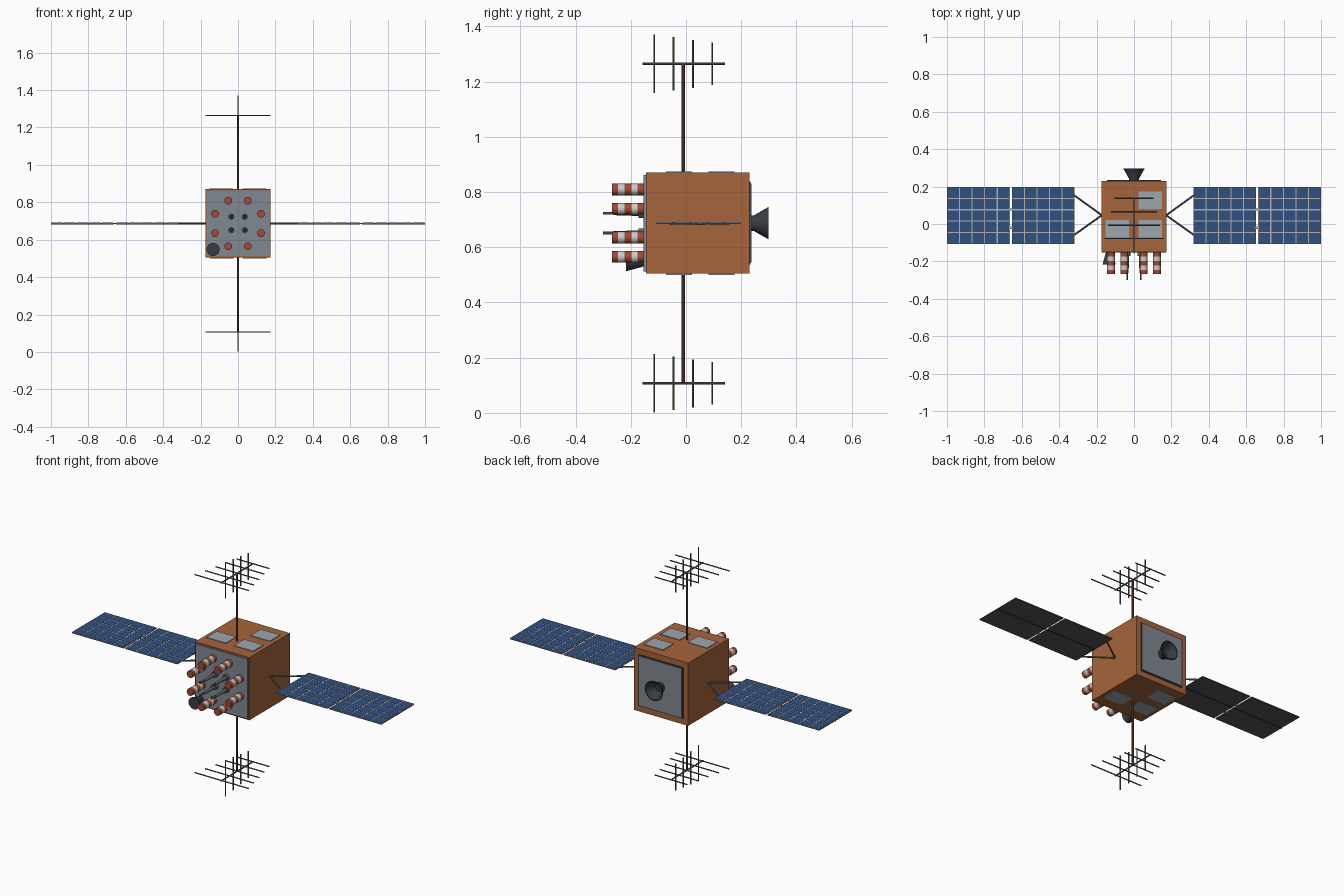
import bpy, bmesh
from mathutils import Vector, Matrix

if "Cube" in bpy.data.objects:
    bpy.data.objects.remove(bpy.data.objects["Cube"])

ZC = 0.687  # height of the satellite's centre line


def mat(name, col):
    m = bpy.data.materials.new(name)
    m.diffuse_color = (*col, 1)
    m.use_nodes = True
    m.node_tree.nodes["Principled BSDF"].inputs["Base Color"].default_value = m.diffuse_color
    return m


FOIL = mat("copper_foil", (0.38, 0.13, 0.045))
RED = mat("red_band", (0.35, 0.07, 0.035))
WHITE = mat("white_band", (0.7, 0.7, 0.7))
GREY = mat("panel_grey", (0.22, 0.25, 0.29))
LIGHT = mat("radiator_grey", (0.34, 0.38, 0.42))
DARK = mat("dark_metal", (0.04, 0.045, 0.055))
STEEL = mat("rod_steel", (0.12, 0.13, 0.14))
BLUE = mat("solar_blue", (0.03, 0.08, 0.22))
LINE = mat("cell_lines", (0.45, 0.45, 0.42))
BACK = mat("panel_back", (0.09, 0.09, 0.1))
MAST = mat("mast_brown", (0.15, 0.06, 0.025))


def finish(name, bm, m, smooth=False):
    bmesh.ops.recalc_face_normals(bm, faces=bm.faces)
    me = bpy.data.meshes.new(name)
    bm.to_mesh(me)
    bm.free()
    ob = bpy.data.objects.new(name, me)
    bpy.context.collection.objects.link(ob)
    for mm in (m if isinstance(m, list) else [m]):
        me.materials.append(mm)
    if smooth:
        bpy.context.view_layer.objects.active = ob
        ob.select_set(True)
        bpy.ops.object.shade_smooth_by_angle()
        ob.select_set(False)
    return ob


def add_box(bm, lo, hi):
    lo, hi = Vector(lo), Vector(hi)
    bmesh.ops.create_cube(bm, size=1, matrix=Matrix.Translation((lo + hi) / 2)
                          @ Matrix.Diagonal((*(hi - lo), 1)))


def box(name, lo, hi, m):
    bm = bmesh.new()
    add_box(bm, lo, hi)
    return finish(name, bm, m)


def add_rod(bm, a, b, r1, r2=None, n=8, caps=True):
    a, b = Vector(a), Vector(b)
    d = b - a
    M = Matrix.Translation((a + b) / 2) @ d.to_track_quat('Z', 'Y').to_matrix().to_4x4()
    bmesh.ops.create_cone(bm, cap_ends=caps, segments=n, radius1=r1,
                          radius2=r1 if r2 is None else r2, depth=d.length, matrix=M)


def lathe_y(name, x, z, prof, m, n=24):
    """Revolve (y, radius) points about a line parallel to y."""
    bm = bmesh.new()
    vs = [bm.verts.new((x, y - 0.0, z + r)) for y, r in prof]
    es = [bm.edges.new(p) for p in zip(vs, vs[1:])]
    bmesh.ops.spin(bm, geom=vs + es, cent=(x, 0, z), axis=(0, 1, 0),
                   angle=6.283185307, steps=n)
    bmesh.ops.remove_doubles(bm, verts=bm.verts, dist=1e-5)
    return finish(name, bm, m, True)


# Body with front and back plates
box("body", (-0.175, -0.145, 0.504), (0.175, 0.23, 0.87), FOIL)
box("front_plate", (-0.168, -0.153, 0.512), (0.168, -0.144, 0.862), GREY)
box("back_plate_frame", (-0.145, 0.229, 0.537), (0.145, 0.234, 0.837), DARK)
box("back_plate", (-0.138, 0.23, 0.544), (0.138, 0.2365, 0.83), GREY)

# Radiator plates above and below
for side, z, s in (("top", 0.87, 1), ("bottom", 0.504, -1)):
    for i, (x, y) in enumerate(((0.087, 0.128), (-0.09, -0.025), (0.087, -0.025))):
        x *= s
        box(f"{side}_radiator_{i}", (x - 0.062, y - 0.047, z - 0.004),
            (x + 0.062, y + 0.047, z + 0.004), LIGHT)

# Main nozzle at the back, and small sensor horn at the front
lathe_y("main_nozzle", 0, ZC,
        [(0.23, 0), (0.23, 0.028), (0.245, 0.028), (0.298, 0.058), (0.298, 0.052),
         (0.25, 0.022), (0.25, 0)], DARK)
lathe_y("sensor_horn", -0.133, 0.548,
        [(-0.15, 0), (-0.15, 0.017), (-0.217, 0.035), (-0.217, 0)], DARK)

# Striped tubes in a ring on the front
n = 0
for sx in (-1, 1):
    for ax, az in ((0.052, 0.122), (0.123, 0.052), (0.123, -0.052), (0.052, -0.122)):
        prof = [(-0.15, 0.021), (-0.175, 0.021), (-0.198, 0.021), (-0.222, 0.021),
                (-0.246, 0.021), (-0.268, 0.021), (-0.268, 0)]
        ob = lathe_y(f"striped_tube_{n}", sx * ax, ZC + az, prof, [RED, WHITE], 16)
        for p in ob.data.polygons:
            y = p.center.y
            p.material_index = 1 if -0.198 < y < -0.175 or -0.246 < y < -0.222 else 0
        n += 1

# Four slim probes in the middle
for i, (sx, sz) in enumerate(((-1, -1), (-1, 1), (1, -1), (1, 1))):
    lathe_y(f"probe_{i}", sx * 0.036, ZC + sz * 0.036,
            [(-0.15, 0.017), (-0.172, 0.017), (-0.172, 0.01), (-0.262, 0.007),
             (-0.262, 0.005), (-0.30, 0.005), (-0.30, 0)], STEEL, 12)

# Masts with crossed-element antennas above and below
for side, z0, z1 in (("upper", 0.865, 1.264), ("lower", 0.51, 0.107)):
    bm = bmesh.new()
    add_rod(bm, (0, -0.01, z0), (0, -0.01, z1), 0.006)
    finish(side + "_mast", bm, MAST)
    bm = bmesh.new()
    add_rod(bm, (0, -0.158, z1), (0, 0.142, z1), 0.004)
    for i in range(5):
        y, h = -0.15 + 0.072 * i, 0.175 - 0.0175 * i
        add_rod(bm, (-h, y, z1), (h, y, z1), 0.0035)
    for i in range(4):
        y, h = -0.115 + 0.07 * i, 0.106 - 0.0095 * i
        add_rod(bm, (0, y, z1 - h), (0, y, z1 + h), 0.0035)
    finish(side + "_antenna", bm, STEEL)

# Solar wings: two panels each, V struts and hinges
for side, s in (("right", 1), ("left", -1)):
    def span(a, b): return (min(s * a, s * b), max(s * a, s * b))
    for i, (xa, xb) in enumerate(((0.318, 0.652), (0.664, 1.0))):
        x0, x1 = span(xa, xb)
        y0, y1 = -0.106, 0.198
        box(f"{side}_panel_back_{i}", (x0, y0, ZC - 0.003), (x1, y1, ZC + 0.001), BACK)
        box(f"{side}_panel_grid_{i}", (x0, y0, ZC + 0.001), (x1, y1, ZC + 0.003), LINE)
        bm = bmesh.new()
        cw, ch, g = (x1 - x0) / 5, (y1 - y0) / 5, 0.003
        for c in range(5):
            for r in range(5):
                cx, cy = x0 + c * cw, y0 + r * ch
                add_box(bm, (cx + g, cy + g, ZC + 0.002),
                        (cx + cw - g, cy + ch - g, ZC + 0.004))
        finish(f"{side}_solar_cells_{i}", bm, BLUE)
        box(f"{side}_panel_spar_{i}", (x0, 0.044, ZC - 0.006), (x1, 0.052, ZC - 0.002), DARK)
    x0, x1 = span(0.648, 0.668)
    for y in (-0.02, 0.078):
        box(f"{side}_hinge", (x0, y - 0.006, ZC - 0.004), (x1, y + 0.006, ZC + 0.003), LINE)
    bm = bmesh.new()
    for y in (0.155, -0.06):
        add_rod(bm, (s * 0.172, 0.047, ZC), (s * 0.322, y, ZC), 0.005)
    finish(side + "_wing_struts", bm, STEEL)
